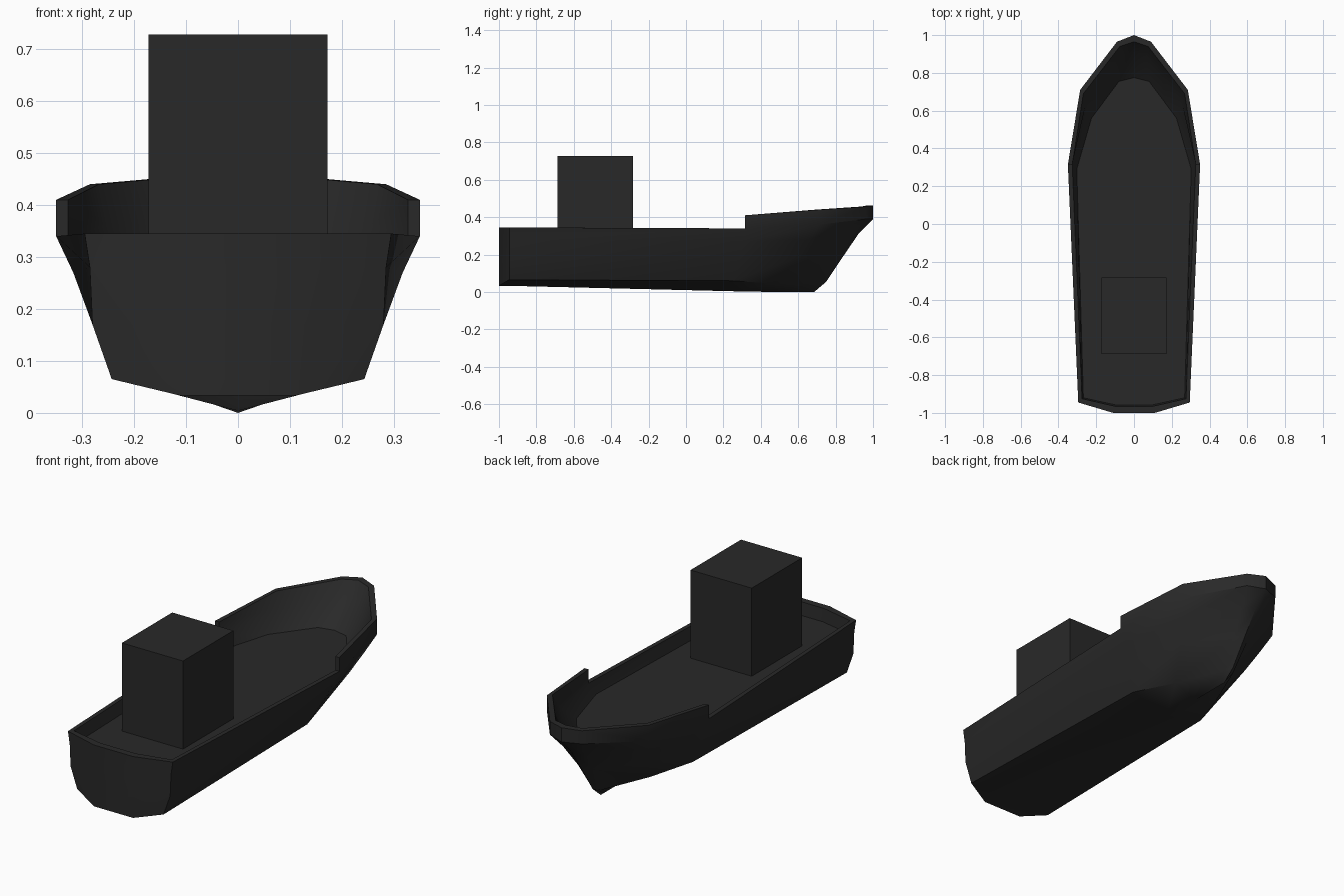
import bpy, bmesh, math

if "Cube" in bpy.data.objects:
    bpy.data.objects.remove(bpy.data.objects["Cube"])

paint = bpy.data.materials.new("dark_paint")
paint.diffuse_color = (0.022, 0.022, 0.022, 1)
paint.use_nodes = True
paint.node_tree.nodes["Principled BSDF"].inputs["Base Color"].default_value = paint.diffuse_color


def skin(bm, rows):
    """Bridge successive rows of points with quads."""
    verts = [[bm.verts.new(p) for p in row] for row in rows]
    for a, b in zip(verts, verts[1:]):
        for i in range(len(a) - 1):
            bm.faces.new((a[i], a[i + 1], b[i + 1], b[i]))


# Starboard half lines, each running from stern centre to stem
keel = [(0, -1, .033), (0, -1, .033), (0, -.945, .033), (0, .25, .004),
        (0, .47, 0), (0, .66, 0), (0, .685, 0)]
chine = [(0, -1, .033), (.11, -1, .033), (.243, -.945, .065), (.215, .25, .06),
         (.13, .47, .045), (.025, .72, .045), (0, .75, .055)]
low_side = [(0, -1, .17), (.11, -1, .17), (.28, -.945, .17), (.28, .29, .185),
            (.205, .6, .185), (.04, .81, .19), (0, .84, .19)]
high_side = [(0, -1, .28), (.11, -1, .28), (.285, -.945, .28), (.317, .31, .27),
             (.25, .66, .28), (.065, .895, .31), (0, .925, .315)]
knuckle = [(0, -1, .345), (.11, -1, .345), (.295, -.945, .345), (.35, .315, .34),
           (.285, .71, .36), (.09, .965, .39), (0, 1, .39)]
inner = [(0, -.965, .345), (.1, -.965, .345), (.275, -.925, .345), (.327, .315, .34),
         (.252, .65, .36), (.068, .89, .39), (0, .91, .39)]
deck = [(0, -.957, .28), (.1, -.957, .28), (.268, -.92, .28), (.303, .29, .28),
        (.225, .56, .28), (.08, .755, .28), (0, .775, .28)]
rail_z = [.41, .44, .457, .462]
rail_out = [(x, y, z) for (x, y, _), z in zip(knuckle[3:], rail_z)]
rail_in = [(x, y, z) for (x, y), z in
           zip([(.327, .315), (.268, .69), (.075, .94), (0, .965)], rail_z)]
deck_centre = [(0, y, z) for x, y, z in deck]

bm = bmesh.new()
# Outer shell
skin(bm, [keel, chine, low_side, high_side, knuckle])
# Low rail aft
skin(bm, [knuckle[:4], inner[:4]])
# Raised bow bulwark
skin(bm, [knuckle[3:], rail_out, rail_in, inner[3:]])
# Step at the aft end of the raised bulwark
skin(bm, [[knuckle[3], rail_out[0]], [inner[3], rail_in[0]]])
# Inner walls and deck
skin(bm, [inner, deck, deck_centre])
# Mirror to port
geom = bm.verts[:] + bm.edges[:] + bm.faces[:]
bmesh.ops.mirror(bm, geom=geom, axis='X', merge_dist=-1)
bmesh.ops.remove_doubles(bm, verts=bm.verts[:], dist=.0005)
bmesh.ops.dissolve_degenerate(bm, edges=bm.edges[:], dist=.0001)
bmesh.ops.recalc_face_normals(bm, faces=bm.faces[:])
mesh = bpy.data.meshes.new("hull")
bm.to_mesh(mesh)
bm.free()
hull = bpy.data.objects.new("hull", mesh)
bpy.context.collection.objects.link(hull)
hull.data.materials.append(paint)
bpy.context.view_layer.objects.active = hull
hull.select_set(True)
bpy.ops.object.shade_smooth_by_angle(angle=math.radians(35))

# Cabin block standing on the deck
bpy.ops.mesh.primitive_cube_add(size=1, location=(0, -.485, .503))
cabin = bpy.context.object
cabin.name = "cabin"
cabin.scale = (.344, .405, .45)
cabin.data.materials.append(paint)
